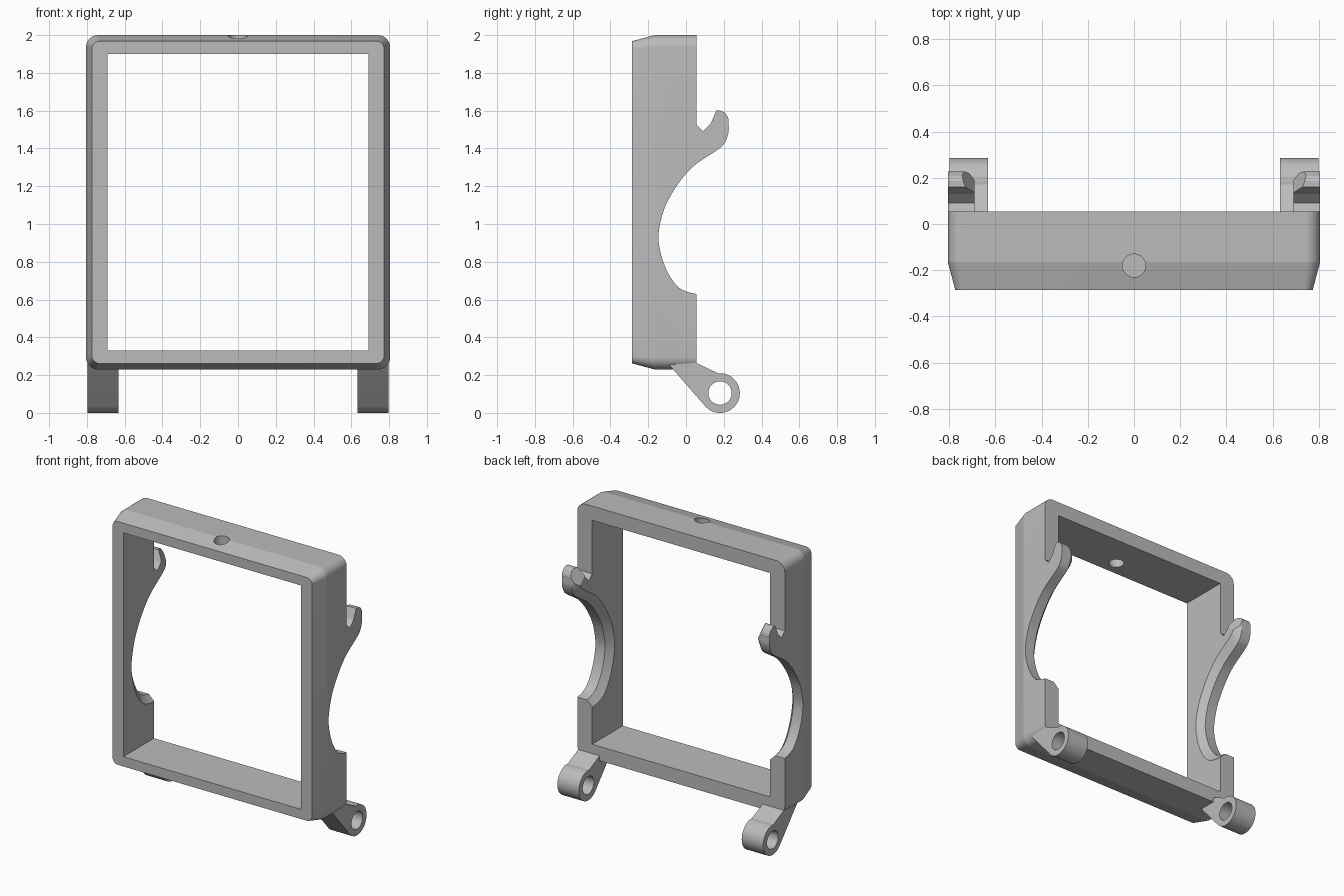
import bpy, bmesh
from math import pi, sin, cos
from mathutils import Vector

if "Cube" in bpy.data.objects:
    bpy.data.objects.remove(bpy.data.objects["Cube"], do_unlink=True)

grey = bpy.data.materials.new("matte grey")
grey.use_nodes = True
grey.diffuse_color = (0.5, 0.5, 0.5, 1)
grey.node_tree.nodes["Principled BSDF"].inputs["Base Color"].default_value = (0.5, 0.5, 0.5, 1)


def loft(name, loops, plane=None):
    """Closed solid through matching loops, optionally trimmed by a plane."""
    bm = bmesh.new()
    rings = [[bm.verts.new(p) for p in loop] for loop in loops]
    for a, b in zip(rings, rings[1:]):
        for i in range(len(a)):
            bm.faces.new((a[i - 1], a[i], b[i], b[i - 1]))
    bm.faces.new(rings[0])
    bm.faces.new(rings[-1])
    if plane:
        geom = bm.verts[:] + bm.edges[:] + bm.faces[:]
        bmesh.ops.bisect_plane(bm, geom=geom, plane_co=plane[0], plane_no=plane[1], clear_outer=True)
        bmesh.ops.holes_fill(bm, edges=[e for e in bm.edges if e.is_boundary])
    bmesh.ops.recalc_face_normals(bm, faces=bm.faces)
    mesh = bpy.data.meshes.new(name)
    bm.to_mesh(mesh)
    bm.free()
    mesh.materials.append(grey)
    obj = bpy.data.objects.new(name, mesh)
    bpy.context.collection.objects.link(obj)
    return obj


def side_loop(x, profile):
    return [(x, y, z) for y, z in profile]


def circle(cu, cv, r, n=64):
    return [(cu + r * cos(2 * pi * i / n), cv + r * sin(2 * pi * i / n)) for i in range(n)]


def rounded_rect(y, inset, n=12):
    """Loop of the frame outline at depth y."""
    w, lo, hi, r = 0.805 - inset, 0.23 + inset, 2.0 - inset, 0.065 - inset * 0.8
    corners = [(w - r, hi - r), (r - w, hi - r), (r - w, lo + r), (w - r, lo + r)]
    return [(cx + r * cos((k + i / n) * pi / 2), y, cz + r * sin((k + i / n) * pi / 2))
            for k, (cx, cz) in enumerate(corners) for i in range(n + 1)]


def smooth_path(pts, n=7):
    """Catmull-Rom curve through the points."""
    p = [Vector(q) for q in pts]
    p = [p[0]] + p + [p[-1]]
    out = []
    for a, b, c, d in zip(p, p[1:], p[2:], p[3:]):
        for i in range(n):
            t = i / n
            out.append(tuple(0.5 * (2 * b + (c - a) * t + (2 * a - 5 * b + 4 * c - d) * t ** 2
                                    + (3 * b - a - 3 * c + d) * t ** 3)))
    return out + [tuple(pts[-1])]


def boolean(target, tool, operation):
    mod = target.modifiers.new(operation, 'BOOLEAN')
    mod.operation, mod.object, mod.solver = operation, tool, 'EXACT'
    tool.hide_render = True
    bpy.context.view_layer.objects.active = target
    bpy.ops.object.modifier_apply(modifier=mod.name)
    bpy.data.objects.remove(tool, do_unlink=True)


def finish(obj):
    bpy.ops.object.select_all(action='DESELECT')
    obj.select_set(True)
    bpy.context.view_layer.objects.active = obj
    bpy.ops.object.shade_smooth_by_angle(angle=0.2)


# Frame with a tapered front rim and a square opening
frame = loft("frame", [rounded_rect(0.055, 0), rounded_rect(-0.165, 0), rounded_rect(-0.285, 0.032)])
window = [(-0.69, 0.33), (0.69, 0.33), (0.69, 1.9), (-0.69, 1.9)]
boolean(frame, loft("opening_cutter", [[(x, y, z) for x, z in window] for y in (-0.5, 0.5)]), 'DIFFERENCE')

# Hole through the top rail
boolean(frame, loft("hole_cutter", [[(x, y, z) for x, y in circle(0, -0.18, 0.05)] for z in (1.8, 2.2)]),
        'DIFFERENCE')

# Hooks and curved recesses of the side rails
hook = [(0, 1.525), (0.055, 1.525), (0.09, 1.49), (0.13, 1.53), (0.16, 1.6), (0.185, 1.6),
        (0.208, 1.588), (0.222, 1.565), (0.24, 1.5), (0.24, 1.3), (0, 1.2)]
scoop = smooth_path([(0.055, 0.63), (0, 0.643), (-0.05, 0.675), (-0.1, 0.75), (-0.135, 0.85),
                     (-0.145, 0.95), (-0.115, 1.08), (-0.06, 1.185), (0, 1.265), (0.06, 1.322),
                     (0.17, 1.395), (0.205, 1.43), (0.225, 1.485), (0.225, 1.54)])
scoop += [(0.24, 1.65), (0.6, 1.65), (0.6, 0.63)]
wide = [(0.42 + (y - 0.42) * 1.09, 0.95 + (z - 0.95) * 1.13) for y, z in scoop]

for s in (1, -1):
    tip = Vector((0.73 * s, 0.165, 1.6))
    normal = (Vector((0.73 * s, 0.23, 1.54)) - tip).cross(Vector((0.69 * s, 0.15, 1.53)) - tip)
    if normal.x * s > 0:
        normal.negate()
    boolean(frame, loft("hook", [side_loop(s * x, hook) for x in (0.69, 0.805)], (tip, normal)), 'UNION')
    sections = [(0.9, scoop), (0.73, scoop), (0.688, wide), (0.6, wide)]
    boolean(frame, loft("recess_cutter", [side_loop(s * x, p) for x, p in sections]), 'DIFFERENCE')
finish(frame)

# Hinge lugs below the frame: round eye with a tapered arm
a0, a1, steps = -0.765 * pi, 0.53 * pi, 48
eye = [(0.18 + 0.105 * cos(a0 + (a1 - a0) * i / steps), 0.105 + 0.105 * sin(a0 + (a1 - a0) * i / steps))
       for i in range(steps + 1)]
arm = eye + [(0.053, 0.265), (-0.09, 0.255)]
for s, side in ((1, "left"), (-1, "right")):
    lug = loft(side + "_hinge_lug", [side_loop(s * x, arm) for x in (0.632, 0.798)])
    boolean(lug, loft("pin_cutter", [side_loop(s * x, circle(0.18, 0.105, 0.062)) for x in (0.5, 0.9)]),
            'DIFFERENCE')
    finish(lug)
